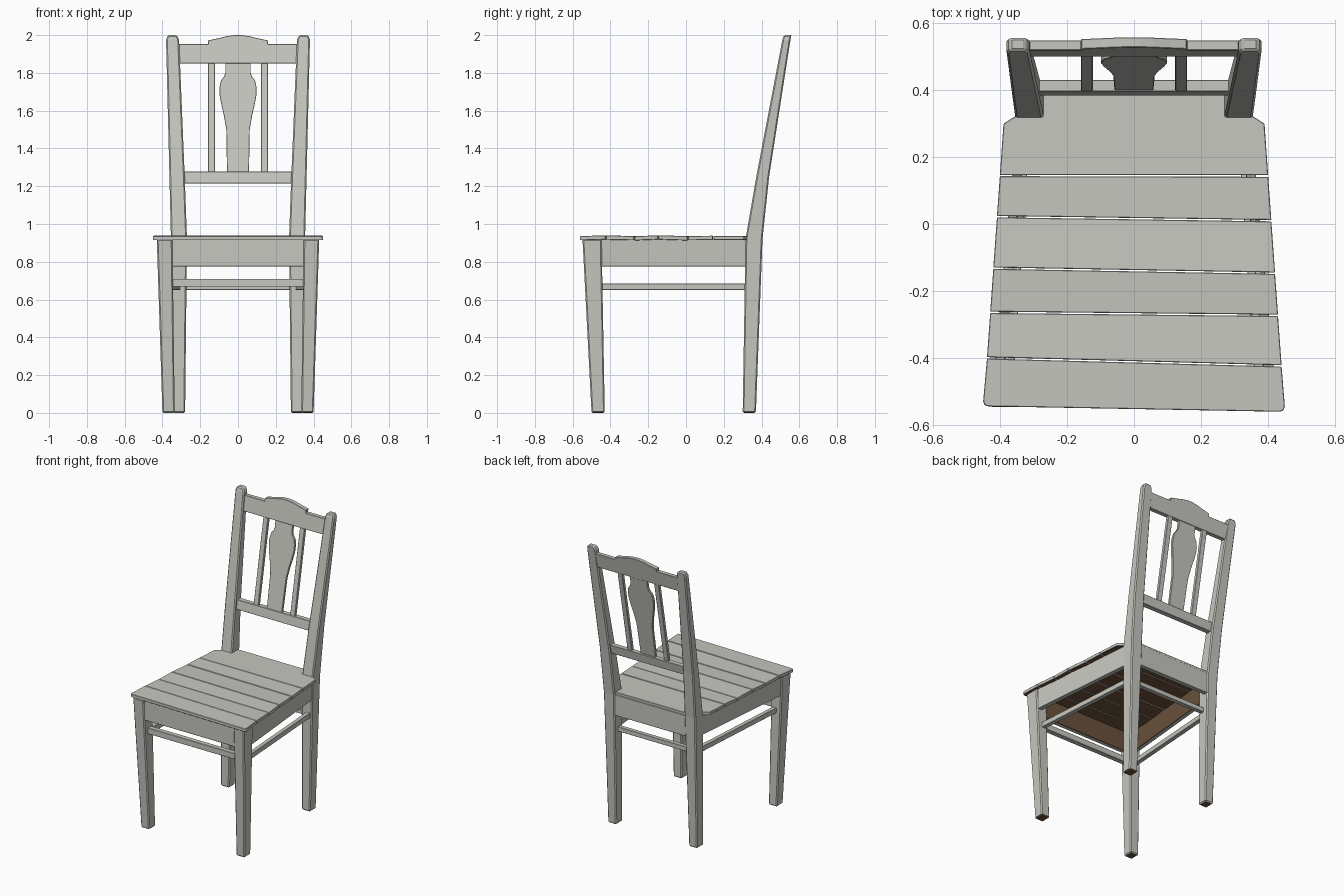
import bpy, bmesh
from mathutils import Vector

if "Cube" in bpy.data.objects:
    bpy.data.objects.remove(bpy.data.objects["Cube"])


def material(name, rgb):
    m = bpy.data.materials.new(name)
    m.diffuse_color = (*rgb, 1)
    m.use_nodes = True
    m.node_tree.nodes["Principled BSDF"].inputs["Base Color"].default_value = m.diffuse_color
    return m


GREY = material("pale grey paint", (0.57, 0.57, 0.53))
BROWN = material("bare brown wood", (0.15, 0.085, 0.045))


def loft(name, rings, brown=None, bevel=0.004):
    """Skin equal-length rings of points; brown(normal, centre) picks unpainted faces."""
    bm = bmesh.new()
    vs = [[bm.verts.new(p) for p in r] for r in rings]
    n = len(rings[0])
    for a, b in zip(vs, vs[1:]):
        for i in range(n):
            j = (i + 1) % n
            bm.faces.new((a[i], a[j], b[j], b[i]))
    bm.faces.new(vs[0][::-1])
    bm.faces.new(vs[-1])
    bmesh.ops.recalc_face_normals(bm, faces=bm.faces)
    for f in bm.faces:
        if brown and brown(f.normal, f.calc_center_median()):
            f.material_index = 1
    me = bpy.data.meshes.new(name)
    bm.to_mesh(me)
    bm.free()
    me.materials.append(GREY)
    me.materials.append(BROWN)
    ob = bpy.data.objects.new(name, me)
    bpy.context.collection.objects.link(ob)
    if bevel:
        mod = ob.modifiers.new("soft edges", 'BEVEL')
        mod.width = bevel
        mod.segments = 1
        mod.limit_method = 'ANGLE'
    return ob


def underside(n, c):
    return n.z < -0.7


def inside(n, c):
    return n.z < 0.5 and n.x * c.x + n.y * c.y < -0.1 and abs(n.z) < 0.5


def leg(name, sections):
    """Tapered post from (z, x0, x1, y0, y1) sections, on both sides."""
    for side, s in (("left", -1), ("right", 1)):
        rings = [[(s * x0, y0, z), (s * x1, y0, z), (s * x1, y1, z), (s * x0, y1, z)]
                 for z, x0, x1, y0, y1 in sections]
        loft(f"{name}_{side}", rings, underside, 0.007)


def beam(name, a, b, thick, z0, z1, brown=None):
    """Straight bar between two plan points."""
    a, b = Vector(a), Vector(b)
    d = (b - a).normalized()
    o = Vector((-d.y, d.x)) * thick / 2
    plan = [a + o, b + o, b - o, a - o]
    loft(name, [[(p.x, p.y, z) for p in plan] for z in (z0, z1)], brown, 0.002)


def back_panel(name, profile, thick, offset=0.0):
    """Flat (x, z) outline lying in the leaning plane of the back."""
    def ring(d):
        return [(x, 0.385 + 0.19 * (z - 1.22) + d, z) for x, z in profile]
    loft(name, [ring(offset), ring(offset + thick)], None, 0.002)


# Legs
leg("front_leg", [(0, .335, .40, -.50, -.43), (.92, .347, .43, -.548, -.447)])
leg("back_leg", [(0, .28, .345, .30, .37), (.92, .27, .355, .315, .405),
                 (1.25, .282, .363, .372, .44), (1.975, .312, .381, .510, .553),
                 (2.0, .324, .372, .518, .557)])

# Aprons under the seat, bare wood inside
beam("front_apron", (-.36, -.52), (.36, -.52), .03, .775, .92, inside)
beam("back_apron", (-.29, .38), (.29, .38), .03, .775, .92, inside)
for side, s in (("left", -1), ("right", 1)):
    beam(f"side_apron_{side}", (s * .405, -.46), (s * .333, .33), .03, .775, .92, inside)
    beam(f"side_stretcher_{side}", (s * .375, -.46), (s * .322, .33), .03, .65, .685)

# Stretchers
beam("front_stretcher", (-.36, -.485), (.36, -.485), .035, .668, .71)
beam("back_stretcher", (-.29, .345), (.29, .345), .03, .65, .682)


# Seat planks, slightly uneven
def half_width(y):
    return 0.39 + (0.30 - y) * 0.0706


edges = [(.145, .143), (.022, .010), (-.132, -.147), (-.264, -.273), (-.400, -.424), (-.545, -.561)]
tops = [(.938, .936), (.935, .940), (.940, .935), (.936, .939), (.940, .936)]
g = 0.002
for i, ((l0, r0), (l1, r1)) in enumerate(zip(edges, edges[1:])):
    back, front = tops[i]
    plan = [(-half_width(l0), l0 - g, back), (half_width(r0), r0 - g, back)]
    if i < 4:
        plan += [(half_width(r1), r1 + g, front), (-half_width(l1), l1 + g, front)]
    else:  # rounded front corners
        w = half_width(r1)
        plan += [(w, r1 + .016, front), (w - .004, r1 + .004, front), (w - .016, r1, front),
                 (-w + .016, l1, front), (-w + .004, l1 + .004, front), (-w, l1 + .016, front)]
    loft(f"seat_plank_{i + 2}", [[(x, y, z - .022) for x, y, z in plan], plan], underside, 0.002)

# Rear plank with cut-outs for the posts
half = [(half_width(.145), .144 + g), (.39, .30), (.355, .322), (.272, .322), (.272, .39)]
plan = half + [(-x, y) for x, y in reversed(half)]
loft("seat_plank_1", [[(x, y, z) for x, y in plan] for z in (.916, .937)], underside, 0.002)

# Back rest: rails, slats and shaped splat
crest = [(.325, 1.85), (.325, 1.953), (.158, 1.953), (.158, 1.972), (.11, 1.982), (.06, 1.994), (.02, 2.0)]
back_panel("top_rail", crest + [(-x, z) for x, z in reversed(crest)], .03, -.005)
back_panel("lower_rail", [(-.30, 1.215), (.30, 1.215), (.30, 1.278), (-.30, 1.278)], .035)
for side, s in (("left", -1), ("right", 1)):
    back_panel(f"slat_{side}", [(s * .123, 1.26), (s * .159, 1.26), (s * .159, 1.87), (s * .123, 1.87)], .022, .002)
splat = [(.058, 1.26), (.062, 1.50), (.075, 1.575), (.09, 1.64), (.098, 1.685), (.098, 1.725),
         (.09, 1.76), (.073, 1.782), (.067, 1.80), (.067, 1.87)]
back_panel("splat", splat + [(-x, z) for x, z in reversed(splat)], .018, .004)
